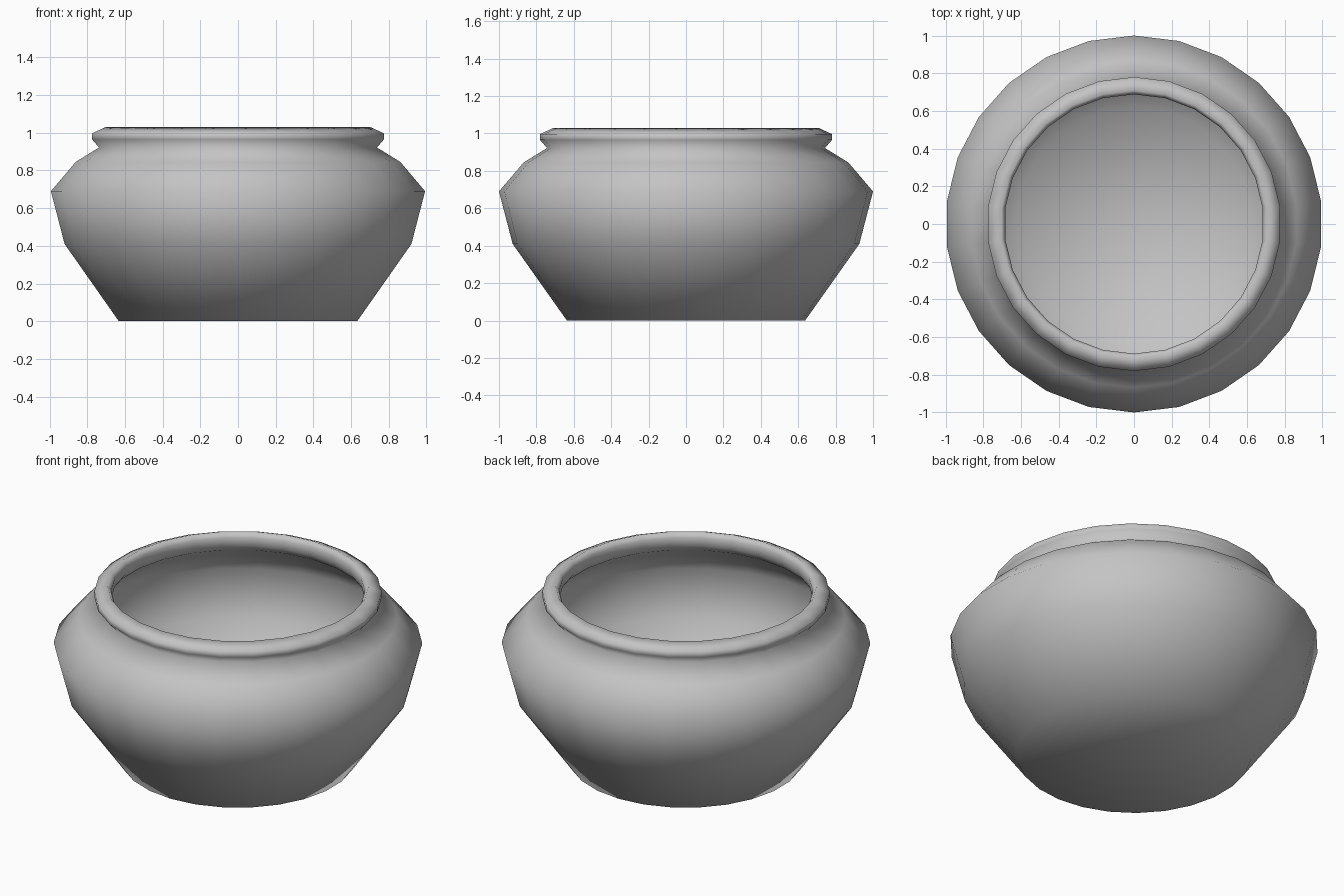
import bpy
import bmesh
from math import sin, cos, tau

cube = bpy.data.objects.get("Cube")
if cube:
    bpy.data.objects.remove(cube, do_unlink=True)

SIDES = 26

# Plain grey clay
clay = bpy.data.materials.new("grey_clay")
clay.use_nodes = True
colour = (0.55, 0.55, 0.55, 1)
clay.diffuse_color = colour
clay.node_tree.nodes["Principled BSDF"].inputs["Base Color"].default_value = colour

# Radius and height: outer base to rolled rim, then down the thin inner wall
outer = [(0.637, 0), (0.927, 0.41), (1, 0.69), (0.868, 0.845), (0.743, 0.922)]
rim = [(0.78, 0.965), (0.78, 0.997), (0.708, 1.03), (0.688, 1.0), (0.69, 0.95)]
inner = [(0.715, 0.915), (0.848, 0.825), (0.972, 0.685), (0.902, 0.42), (0.622, 0.025)]


def lathe(name, profile):
    """Spin a profile about z and close both ends with fans."""
    bm = bmesh.new()
    rings = []
    for r, z in profile:
        rings.append([bm.verts.new((r * sin(tau * i / SIDES), r * cos(tau * i / SIDES), z))
                      for i in range(SIDES)])
    for a, b in zip(rings, rings[1:]):
        for i in range(SIDES):
            j = (i + 1) % SIDES
            bm.faces.new((a[i], a[j], b[j], b[i]))
    for ring in (rings[0], rings[-1]):
        centre = bm.verts.new((0, 0, ring[0].co.z))
        for i in range(SIDES):
            bm.faces.new((ring[i], ring[(i + 1) % SIDES], centre))
    bmesh.ops.recalc_face_normals(bm, faces=bm.faces)
    for face in bm.faces:
        face.smooth = True
    mesh = bpy.data.meshes.new(name)
    bm.to_mesh(mesh)
    bm.free()
    mesh.materials.append(clay)
    obj = bpy.data.objects.new(name, mesh)
    bpy.context.collection.objects.link(obj)
    return obj


# Hollow bowl with its rim
lathe("round_pot", outer + rim + inner)
